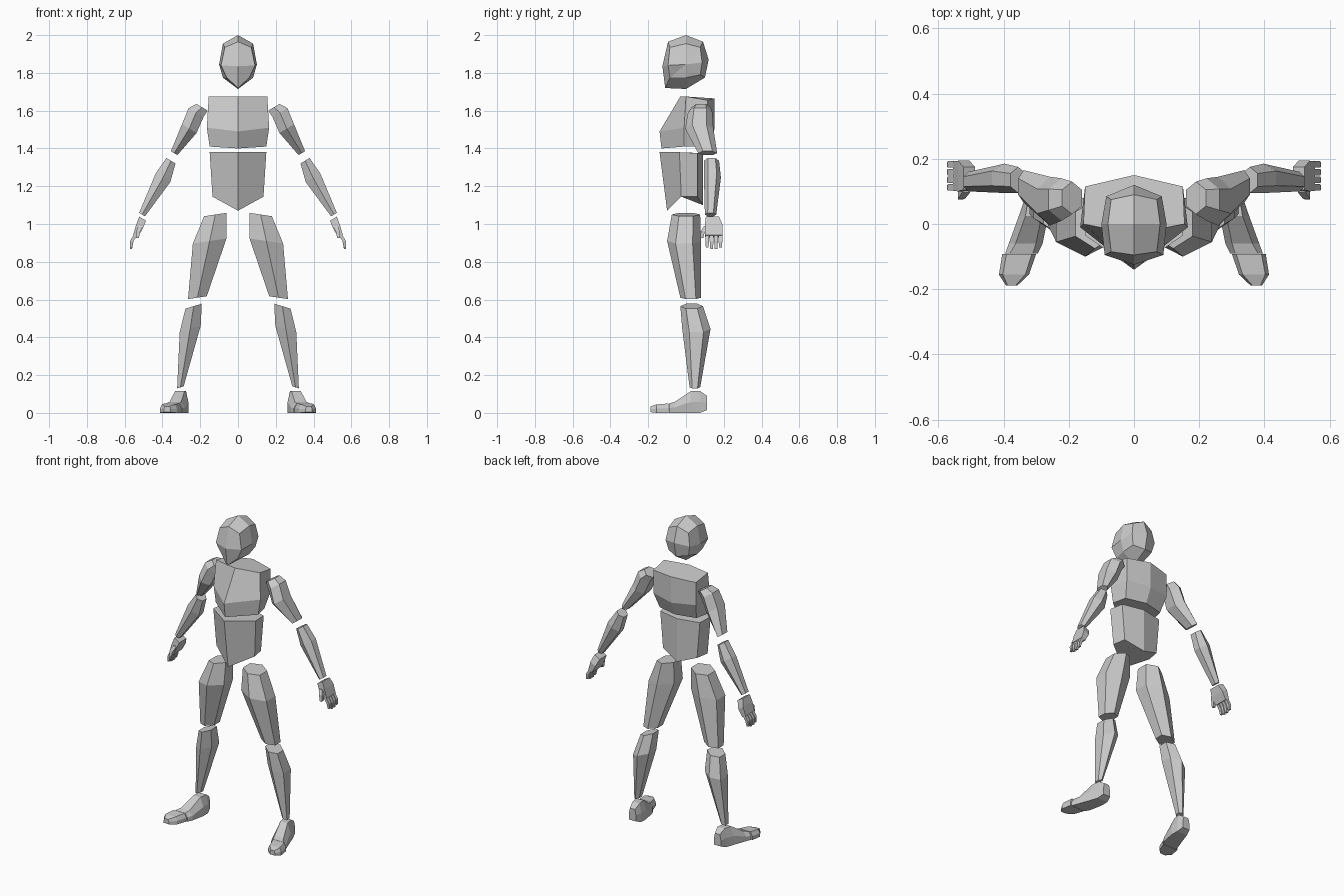
import bpy
import bmesh
from mathutils import Vector

if "Cube" in bpy.data.objects:
    bpy.data.objects.remove(bpy.data.objects["Cube"])

grey = bpy.data.materials.new("plain_grey")
grey.use_nodes = True
colour = (0.6, 0.6, 0.6, 1)
grey.diffuse_color = colour
grey.node_tree.nodes["Principled BSDF"].inputs["Base Color"].default_value = colour


def loft(name, rings, mirror=False, start=None, end=None):
    """Skin a stack of rings; the ends are capped flat or drawn to a point."""
    bm = bmesh.new()
    loops = [[bm.verts.new(p) for p in ring] for ring in rings]
    n = len(loops[0])
    for a, b in zip(loops, loops[1:]):
        for i in range(n):
            j = (i + 1) % n
            bm.faces.new((a[i], a[j], b[j], b[i]))
    for loop, tip in ((loops[0], start), (loops[-1], end)):
        if tip:
            point = bm.verts.new(tip)
            for i in range(n):
                bm.faces.new((loop[i], loop[(i + 1) % n], point))
        else:
            bm.faces.new(loop)
    bmesh.ops.recalc_face_normals(bm, faces=bm.faces)
    mesh = bpy.data.meshes.new(name)
    bm.to_mesh(mesh)
    bm.free()
    mesh.materials.append(grey)
    obj = bpy.data.objects.new(name, mesh)
    bpy.context.collection.objects.link(obj)
    if mirror:
        obj.modifiers.new("mirror", 'MIRROR')
    return obj


def hexagon(centre, w, d, across):
    """Six-sided section with ridges at front and back."""
    c, u, v = Vector(centre), Vector(across).normalized(), Vector((0, 1, 0))
    shape = ((0, -1), (1, -.5), (1, .5), (0, 1), (-1, .5), (-1, -.5))
    return [c + u * (w * a) + v * (d * b) for a, b in shape]


def rectangle(centre, w, d, across=(1, 0, 0)):
    c, u, v = Vector(centre), Vector(across).normalized(), Vector((0, 1, 0))
    return [c + u * (w * a) + v * (d * b) for a, b in ((-1, -1), (1, -1), (1, 1), (-1, 1))]


def limb(name, sections, across=(1, 0, 0), shape=hexagon):
    return loft(name, [shape(c, w, d, across) for c, w, d in sections], True)


def torso_ring(front, corner, back_corner, back):
    """Symmetric section from its front point, side corners and back point."""
    flip = lambda p: (-p[0], p[1], p[2])
    return [(0, *front), corner, back_corner, (0, *back), flip(back_corner), flip(corner)]


def foot_section(x, y, w, low, high, taper):
    return [(x - w, y, low), (x + w, y, low), (x + w, y, low + (high - low) * .5),
            (x + w * taper, y, high), (x - w * taper, y, high),
            (x - w, y, low + (high - low) * .5)]


# Head: central profile between two side rings
profile = [(0, 2.0), (-.095, 1.965), (-.125, 1.835), (-.11, 1.72),
           (0, 1.715), (.1, 1.775), (.12, 1.87), (.09, 1.965)]
cheek = [(.08, 0, 1.955), (.07, -.085, 1.935), (.09, -.095, 1.84), (.06, -.085, 1.775),
         (.08, 0, 1.775), (.07, .075, 1.79), (.085, .085, 1.855), (.07, .075, 1.935)]
loft("head", [[(-x, y, z) for x, y, z in cheek], [(0, y, z) for y, z in profile], cheek],
     start=(-.1, 0, 1.845), end=(.1, 0, 1.845))

# Torso
loft("chest", [
    torso_ring((-.03, 1.675), (.155, 0, 1.675), (.15, .115, 1.655), (.15, 1.665)),
    torso_ring((-.14, 1.49), (.165, -.01, 1.51), (.15, .115, 1.51), (.15, 1.5)),
    torso_ring((-.13, 1.4), (.15, -.01, 1.41), (.13, .08, 1.41), (.11, 1.41))])
loft("abdomen", [
    torso_ring((-.14, 1.38), (.15, -.035, 1.38), (.14, .06, 1.375), (.09, 1.375)),
    torso_ring((-.1, 1.07), (.135, -.025, 1.145), (.12, .06, 1.145), (.09, 1.1))])

# Arms
slant = (.86, 0, .51)
limb("upper_arm", [((.19, .08, 1.618), .035, .05), ((.222, .075, 1.59), .046, .065),
                   ((.258, .07, 1.505), .045, .075), ((.338, .115, 1.375), .02, .05)], slant)
limb("forearm", [((.355, .135, 1.335), .028, .04), ((.397, .14, 1.245), .045, .045),
                 ((.508, .13, 1.05), .018, .03)], slant)

# Hands
limb("palm", [((.505, .14, 1.028), .021, .035), ((.522, .147, .985), .02, .047),
              ((.543, .147, .935), .014, .045)], slant, rectangle)
for i in range(4):
    y = .112 + i * .0235
    limb("finger", [((.544, y, .94), .01, .01), ((.562, y, .91), .009, .01),
                    ((.567, y, .868 + .008 * (i in (0, 3))), .006, .007)], shape=rectangle)
limb("thumb", [((.515, .108, .99), .012, .012), ((.528, .09, .962), .011, .011),
               ((.532, .083, .925), .007, .008)], shape=rectangle)

# Legs
limb("thigh", [((.12, 0, 1.05), .06, .075), ((.15, -.01, .91), .09, .09),
               ((.215, .025, .61), .05, .055)], (1, 0, -.15))
limb("shin", [((.235, .03, .565), .045, .06), ((.253, .055, .445), .058, .075),
              ((.305, .047, .135), .018, .028)], (1, 0, -.3))

# Feet
loft("foot", [foot_section(*s) for s in (
    (.3, .112, .025, .015, .09, .7), (.3, .075, .036, 0, .115, .7),
    (.308, .025, .045, 0, .115, .55), (.332, -.06, .052, 0, .058, .6),
    (.345, -.09, .05, 0, .05, .7))], True)
loft("toes", [foot_section(*s) for s in (
    (.352, -.092, .052, 0, .05, .75), (.368, -.155, .046, 0, .045, .75),
    (.375, -.188, .018, .004, .034, .7))], True)
